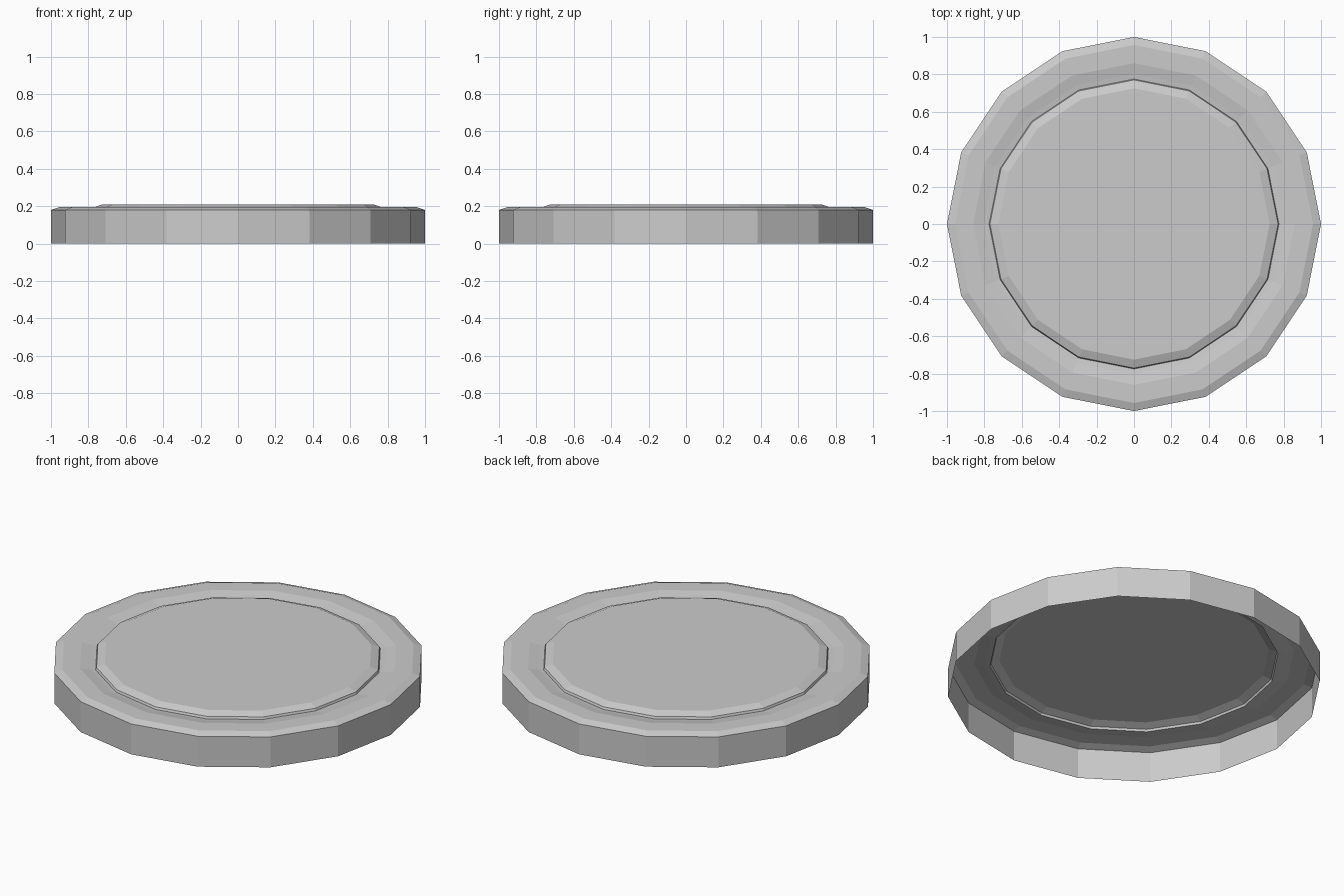
import bpy, bmesh
from math import cos, sin, tau

if "Cube" in bpy.data.objects:
    bpy.data.objects.remove(bpy.data.objects["Cube"])

SIDES = 16

# Lid cross-section (radius, height): skirt, chamfer, rim, groove, raised panel
PROFILE = [(1.0, 0.0), (1.0, 0.18), (0.957, 0.195), (0.86, 0.195),
           (0.803, 0.184), (0.775, 0.18), (0.77, 0.193), (0.725, 0.21)]

bm = bmesh.new()
rings = [[bm.verts.new((r * cos(tau * i / SIDES), r * sin(tau * i / SIDES), z))
          for i in range(SIDES)] for r, z in PROFILE]

# Skirt and stepped top, left open underneath
for low, high in zip(rings, rings[1:]):
    for i in range(SIDES):
        j = (i + 1) % SIDES
        bm.faces.new((low[i], low[j], high[j], high[i]))

# Flat centre panel
bm.faces.new(rings[-1])

mesh = bpy.data.meshes.new("jar_lid")
bm.to_mesh(mesh)
bm.free()
bpy.context.collection.objects.link(bpy.data.objects.new("jar_lid", mesh))
